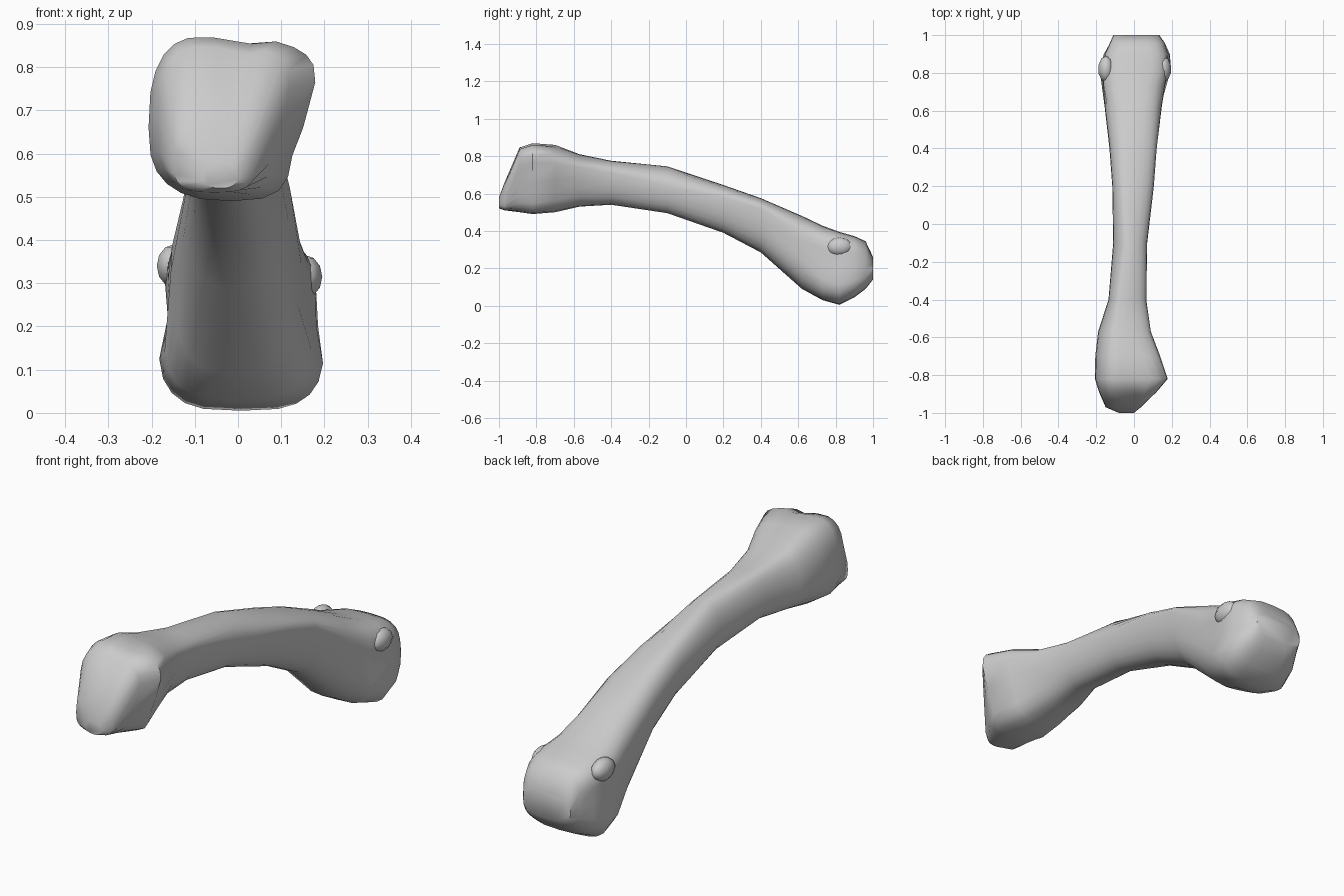
import bpy, bmesh, math

if "Cube" in bpy.data.objects:
    bpy.data.objects.remove(bpy.data.objects["Cube"])

# Stations along the shaft: y, left x, right x, bottom z, top z,
# crest x, height of left flank, height of right flank, squareness
STATIONS = [
    (-1.00, -.08, .00, .52, .58, -.03, .55, .55, 2.5),
    (-.97, -.15, .04, .51, .66, -.06, .58, .57, 3.0),
    (-.89, -.185, .12, .50, .85, -.05, .67, .75, 3.0),
    (-.82, -.207, .18, .49, .872, -.06, .66, .765, 2.8),
    (-.70, -.205, .14, .50, .86, -.08, .66, .76, 2.4),
    (-.57, -.19, .09, .53, .81, -.09, .64, .74, 2.2),
    (-.40, -.135, .065, .54, .775, -.07, .64, .71, 2.2),
    (-.10, -.11, .07, .495, .745, -.03, .60, .64, 2.0),
    (.20, -.115, .105, .39, .645, -.04, .54, .58, 2.2),
    (.40, -.13, .12, .285, .575, -.03, .46, .52, 2.3),
    (.62, -.157, .148, .09, .48, .00, .33, .34, 2.7),
    (.73, -.18, .18, .03, .428, .00, .22, .22, 3.0),
    (.82, -.19, .203, .005, .395, .01, .22, .20, 3.3),
    (.90, -.165, .195, .045, .372, .01, .21, .20, 3.3),
    (.96, -.13, .165, .09, .345, .01, .21, .20, 3.2),
    (1.00, -.11, .135, .14, .26, .01, .20, .20, 3.0),
]
# Hollows on the flanks: side, y, z, y radius, z radius, depth
HOLLOWS = [
    (1, .78, .24, .13, .08, .15),
    (-1, .78, .24, .13, .08, .17),
    (1, -.74, .60, .17, .09, .22),
    (1, -.90, .60, .10, .08, .10),
]
SIDES = 24


def ring(y, x0, x1, z0, z1, xt, zl, zr, n):
    """Lopsided rounded-square cross-section."""
    pts = []
    for i in range(SIDES):
        a = 2 * math.pi * i / SIDES
        c, s = math.cos(a), math.sin(a)
        u = math.copysign(abs(c) ** (2 / n), c)
        v = math.copysign(abs(s) ** (2 / n), s)
        xc = xt if s > 0 else (x0 + x1) / 2
        xc = (x0 + x1) / 2 + (xc - (x0 + x1) / 2) * abs(v)
        zc = zr + (zl - zr) * (1 - u) / 2
        x = xc + u * ((x1 - xc) if u > 0 else (xc - x0))
        z = zc + v * ((z1 - zc) if v > 0 else (zc - z0))
        for side, hy, hz, ry, rz, d in HOLLOWS:
            if side * u > 0:
                x *= 1 - d * math.exp(-((y - hy) / ry) ** 2 - ((z - hz) / rz) ** 2)
        # shallow saddle on top of the upper head
        if v > 0:
            z -= .03 * v * math.exp(-((y + .84) / .1) ** 2 - (x / .04) ** 2)
        pts.append((x, y, z))
    return pts


def loft(name, rings):
    bm = bmesh.new()
    loops = [[bm.verts.new(p) for p in r] for r in rings]
    for a, b in zip(loops, loops[1:]):
        for i in range(SIDES):
            j = (i + 1) % SIDES
            bm.faces.new((a[i], a[j], b[j], b[i]))
    bm.faces.new(loops[0])
    bm.faces.new(loops[-1])
    bmesh.ops.recalc_face_normals(bm, faces=bm.faces)
    me = bpy.data.meshes.new(name)
    bm.to_mesh(me)
    bm.free()
    ob = bpy.data.objects.new(name, me)
    bpy.context.collection.objects.link(ob)
    return ob


def smooth(ob, deg):
    bpy.ops.object.select_all(action='DESELECT')
    ob.select_set(True)
    bpy.context.view_layer.objects.active = ob
    bpy.ops.object.shade_smooth_by_angle(angle=math.radians(deg))


# Long bone with both joint ends
smooth(loft("bone", [ring(*s) for s in STATIONS]), 50)

# Small knobs on either side of the lower joint
for name, x, z in (("right_knob", .155, .315), ("left_knob", -.148, .34)):
    bpy.ops.mesh.primitive_uv_sphere_add(segments=10, ring_count=6, radius=1, location=(x, .82, z))
    knob = bpy.context.object
    knob.name = name
    knob.scale = (.042, .07, .05)
    smooth(knob, 50)
